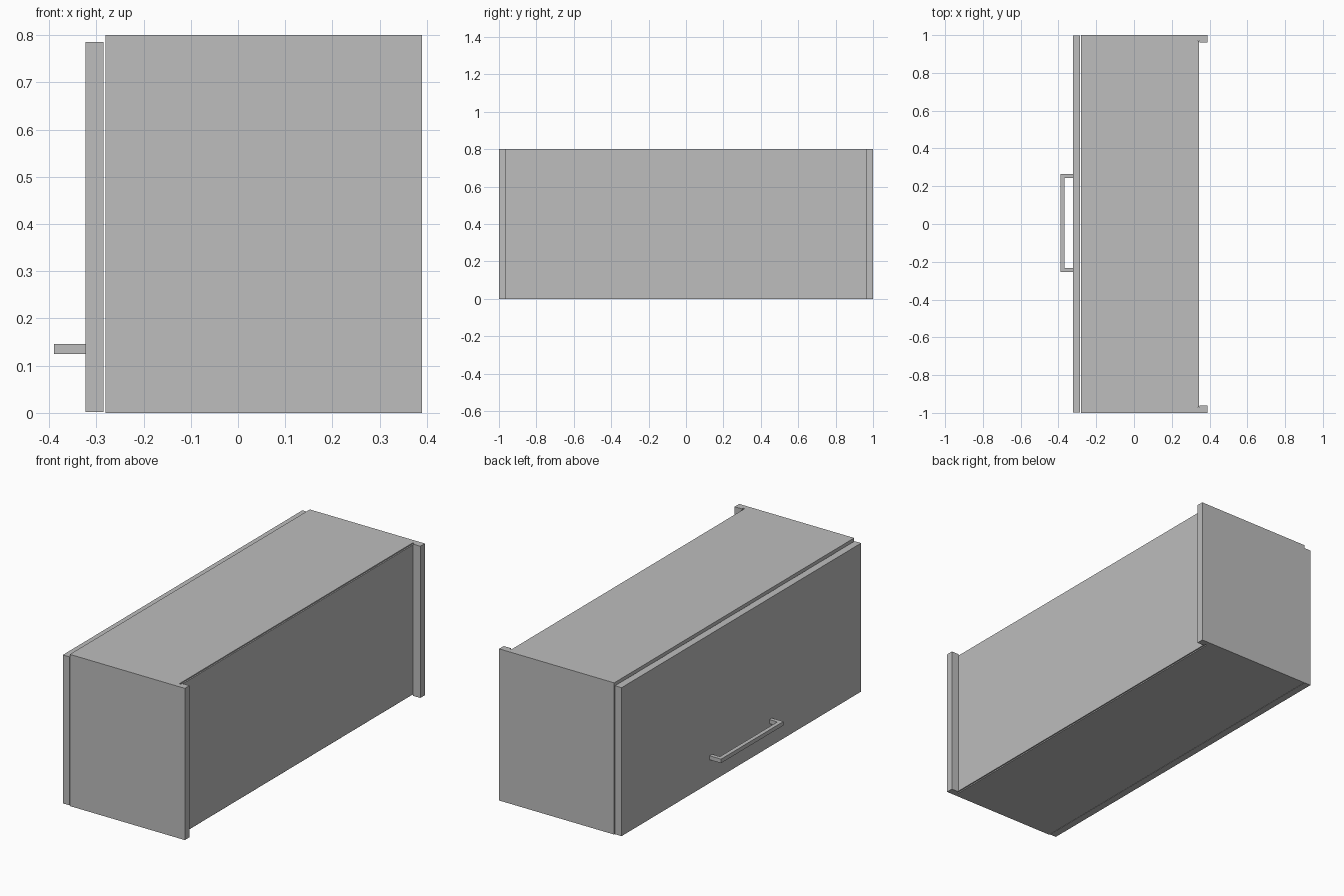
import bpy

cube = bpy.data.objects.get("Cube")
if cube:
    bpy.data.objects.remove(cube, do_unlink=True)

# Single plain grey finish
grey = bpy.data.materials.new("light_grey")
grey.use_nodes = True
GREY = (0.51, 0.51, 0.51, 1)
grey.diffuse_color = GREY
grey.node_tree.nodes["Principled BSDF"].inputs["Base Color"].default_value = GREY


def box(name, x, y, z):
    """Box given by its (min, max) range on each axis."""
    bpy.ops.mesh.primitive_cube_add(size=1, location=[sum(r) / 2 for r in (x, y, z)])
    ob = bpy.context.object
    ob.name = name
    ob.scale = [r[1] - r[0] for r in (x, y, z)]
    bpy.ops.object.transform_apply(location=False, rotation=False, scale=True)
    ob.data.materials.append(grey)
    return ob


FRONT, BACK, H = -0.281, 0.39, 0.80     # carcass depth range and height
T = 0.038                               # board thickness
INNER = 1 - T
PANEL = (0.338, 0.345)                  # back panel depth range
GROOVE = 0.010                          # groove depth in the side boards

# End boards, each with a vertical groove that holds the back panel
for label, s in (("left", 1), ("right", -1)):
    def side(name, x, inner):
        return box(name, x, sorted((s * inner, s)), (0, H))
    side(f"{label}_end_board", (FRONT, PANEL[0]), INNER)
    side(f"{label}_end_groove", (PANEL[0], PANEL[1] + 0.002), INNER + GROOVE)
    side(f"{label}_end_rear_edge", (PANEL[1] + 0.002, BACK), INNER)

# Top and bottom boards between the ends
box("bottom_board", (FRONT, PANEL[0]), (-INNER, INNER), (0, T))
box("top_board", (FRONT, PANEL[0]), (-INNER, INNER), (H - T, H))

# Thin back panel, slightly short of the top and bottom
box("back_panel", PANEL, (-INNER - 0.008, INNER + 0.008), (0.006, H - 0.006))

# Flap door standing just off the carcass
DOOR = (-0.323, -0.285)
box("door", DOOR, (-0.998, 0.998), (0.002, 0.785))

# Square bar handle with two posts
HZ = (0.125, 0.146)
BAR = (-0.39, -0.369)
box("handle_bar", BAR, (-0.255, 0.265), HZ)
for label, y in (("left", (0.244, 0.265)), ("right", (-0.255, -0.234))):
    box(f"handle_{label}_post", (BAR[1], DOOR[0]), y, HZ)
